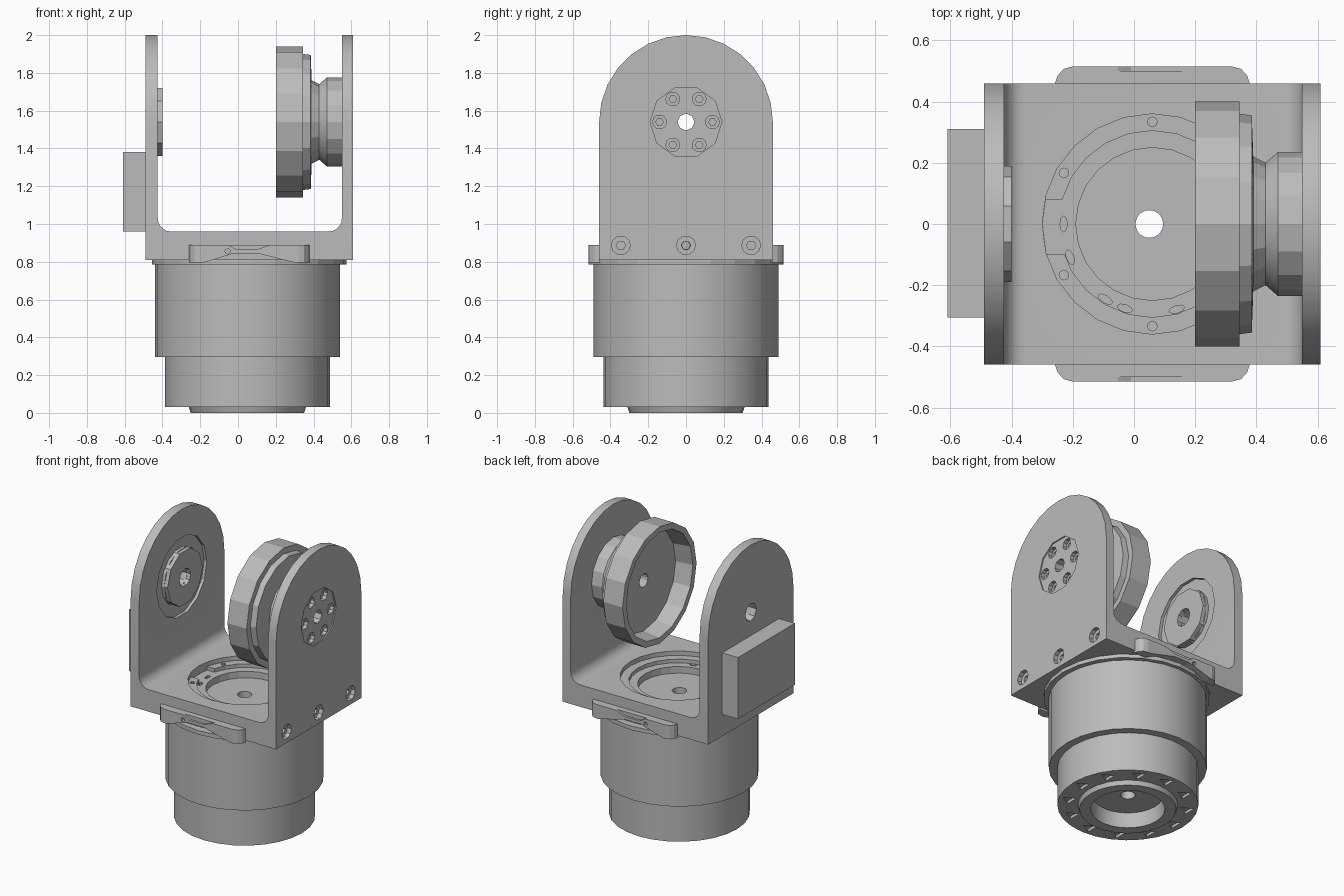
import bpy, bmesh, math
from mathutils import Vector

old = bpy.data.objects.get("Cube")
if old:
    bpy.data.objects.remove(old, do_unlink=True)

grey = bpy.data.materials.new("plain grey")
grey.use_nodes = True
grey.diffuse_color = (0.5, 0.5, 0.5, 1)
grey.node_tree.nodes["Principled BSDF"].inputs["Base Color"].default_value = (0.5, 0.5, 0.5, 1)

AXIS_Z = 1.54      # height of the pivot axis
MOTOR_X = 0.05     # centre of the motor body


def finish(name, bm):
    bmesh.ops.recalc_face_normals(bm, faces=bm.faces)
    mesh = bpy.data.meshes.new(name)
    bm.to_mesh(mesh)
    bm.free()
    mesh.materials.append(grey)
    ob = bpy.data.objects.new(name, mesh)
    bpy.context.collection.objects.link(ob)
    return ob


def place(axis, a, b, d):
    """Put a 2D profile point on the plane across the given axis."""
    return {"x": Vector((d, a, b)), "y": Vector((a, d, b)), "z": Vector((a, b, d))}[axis]


def extrude(name, points, axis, lo, hi):
    bm = bmesh.new()
    face = bm.faces.new([bm.verts.new(place(axis, a, b, lo)) for a, b in points])
    made = bmesh.ops.extrude_face_region(bm, geom=[face])["geom"]
    bmesh.ops.translate(bm, vec=place(axis, 0, 0, hi - lo),
                        verts=[v for v in made if isinstance(v, bmesh.types.BMVert)])
    return finish(name, bm)


def arc(cx, cy, r, start, end, steps):
    angles = [math.radians(start + (end - start) * i / steps) for i in range(steps + 1)]
    return [(cx + r * math.cos(t), cy + r * math.sin(t)) for t in angles]


def rod(name, axis, cx, cy, r, lo, hi, sides=12):
    return extrude(name, arc(cx, cy, r, 0, 360, sides)[:-1], axis, lo, hi)


def box(name, x0, x1, y0, y1, z0, z1):
    return extrude(name, [(x0, y0), (x1, y0), (x1, y1), (x0, y1)], "z", z0, z1)


def lathe(name, profile, axis, cx, cy, sides):
    """Revolve a closed (radius, distance) loop around an axis."""
    bm = bmesh.new()
    rings = []
    for i in range(sides):
        t = 2 * math.pi * i / sides
        rings.append([bm.verts.new(place(axis, cx + r * math.cos(t), cy + r * math.sin(t), d))
                      for r, d in profile])
    n = len(profile)
    for i in range(sides):
        p, q = rings[i], rings[(i + 1) % sides]
        for j in range(n):
            k = (j + 1) % n
            bm.faces.new((p[j], p[k], q[k], q[j]))
    return finish(name, bm)


def combine(ob, other, operation="DIFFERENCE"):
    other.hide_render = True
    mod = ob.modifiers.new("cut", "BOOLEAN")
    mod.operation, mod.solver, mod.object = operation, "EXACT", other
    bpy.context.view_layer.objects.active = ob
    bpy.ops.object.modifier_apply(modifier=mod.name)
    bpy.data.objects.remove(other, do_unlink=True)


def smooth(ob, degrees):
    bpy.ops.object.select_all(action="DESELECT")
    ob.select_set(True)
    bpy.context.view_layer.objects.active = ob
    bpy.ops.object.shade_smooth_by_angle(angle=math.radians(degrees))


# U-shaped bracket with filleted inner corners and round-topped walls
u_shape = [(-0.49, 0.81), (0.61, 0.81), (0.61, 2.01), (0.55, 2.01)]
u_shape += arc(0.48, 1.03, 0.07, 0, -90, 5) + arc(-0.355, 1.03, 0.07, 270, 180, 5)
u_shape += [(-0.425, 2.01), (-0.49, 2.01)]
bracket = extrude("bracket", u_shape, "y", -0.46, 0.46)
arch = [(-0.47, 0.8), (0.47, 0.8), (0.46, 1.54)] + arc(0, AXIS_Z, 0.46, 0, 180, 14)[1:-1] + [(-0.46, 1.54)]
combine(bracket, extrude("arch_cutter", arch, "x", -0.8, 0.8), "INTERSECT")
combine(bracket, rod("floor_cutter", "z", 0.06, 0, 0.36, 0.7, 1.0, 24))

# Bracket wall openings: pivot, groove and hub recess
combine(bracket, rod("pivot_cutter", "x", 0, AXIS_Z, 0.06, -0.6, -0.3, 8))
combine(bracket, lathe("groove_cutter", [(0.19, -0.445), (0.27, -0.445), (0.27, -0.4), (0.19, -0.4)],
                       "x", 0, AXIS_Z, 14))
combine(bracket, rod("recess_cutter", "x", 0, AXIS_Z, 0.19, 0.602, 0.7, 10))
combine(bracket, rod("axle_cutter", "x", 0, AXIS_Z, 0.045, 0.5, 0.7, 8))
for i in range(6):
    t = math.radians(60 * i)
    y, z = 0.14 * math.cos(t), AXIS_Z + 0.14 * math.sin(t)
    combine(bracket, rod("bolt_cutter", "x", y, z, 0.037, 0.575, 0.7, 10))
    combine(bracket, rod("bolt_core_cutter", "x", y, z, 0.02, 0.555, 0.7, 6))

# Countersunk screws along the lower edge
for y in (-0.345, 0, 0.345):
    combine(bracket, rod("screw_cutter", "x", y, 0.887, 0.05, 0.58, 0.7, 10))
    combine(bracket, rod("screw_core_cutter", "x", y, 0.887, 0.025, 0.54, 0.7, 6))
combine(bracket, rod("cable_cutter", "x", 0, 0.887, 0.022, -0.7, 0.7, 6))
smooth(bracket, 20)

# Raised bearing boss on the plain wall
boss = lathe("bearing_boss", [(0.06, -0.44), (0.19, -0.44), (0.19, -0.4), (0.06, -0.4)],
             "x", 0, AXIS_Z, 10)

# Connector box on the outside of the plain wall
box("connector_box", -0.61, -0.489, -0.305, 0.31, 0.96, 1.38)

# Side tabs, pinched towards the middle
for side, name in ((-1, "front_tab"), (1, "back_tab")):
    outline = [(-0.26, side * 0.455), (-0.25, side * 0.485), (-0.23, side * 0.507), (-0.2, side * 0.515),
               (0.32, side * 0.515), (0.35, side * 0.507), (0.37, side * 0.485), (0.38, side * 0.455)]
    tab = extrude(name, outline, "z", 0.795, 0.89)
    near, far = sorted((side * 0.462, side * 0.6))
    combine(tab, extrude("lower_cutter", [(-0.23, 0.78), (0.36, 0.78), (0.1, 0.845), (-0.02, 0.845)],
                         "y", near, far))
    combine(tab, extrude("upper_cutter", [(-0.07, 0.9), (0.2, 0.9), (0.1, 0.865), (-0.01, 0.865)],
                         "y", side * 0.5, side * 0.6))
    combine(tab, rod("tab_hole_cutter", "y", -0.055, 0.855, 0.014, near, far, 8))

# Motor body: stepped housing, hollow bottom and a through hole
housing = lathe("motor_housing", [
    (0.045, 0.86), (0.045, 0.1), (0.22, 0.1), (0.23, 0.0), (0.3, 0.0), (0.31, 0.03),
    (0.437, 0.03), (0.437, 0.295), (0.49, 0.295), (0.49, 0.79), (0.3, 0.79), (0.3, 0.86)],
    "z", MOTOR_X, 0, 28)
smooth(housing, 30)

# Notches around the underside rim
for i in range(12):
    t = math.radians(30 * i)
    combine(housing, rod("notch_cutter", "z", MOTOR_X + 0.37 * math.cos(t), 0.37 * math.sin(t),
                         0.05, 0.0, 0.05, 3))

# Mounting flange under the bracket
flange = lathe("mounting_flange", [(0.4, 0.785), (0.515, 0.785), (0.515, 0.812), (0.4, 0.812)],
               "z", 0.06, 0, 24)
for i in range(8):
    t = math.radians(45 * i + 22.5)
    combine(flange, rod("flange_hole_cutter", "z", 0.06 + 0.502 * math.cos(t), 0.502 * math.sin(t),
                        0.008, 0.7, 0.8, 6))

# Stepped rotor ring in the floor opening
ring = lathe("rotor_ring", [(0.25, 0.855), (0.355, 0.855), (0.362, 0.93), (0.305, 0.93),
                            (0.305, 0.905), (0.25, 0.905)], "z", 0.06, 0, 24)
combine(ring, box("gap_cutter", -0.31, -0.22, -0.1, 0.08, 0.905, 1.0))
for angle in (180, 202, 238, 252, 286):
    t = math.radians(angle)
    slot = rod("slot_cutter", "z", 0, 0, 0.012, 0.885, 0.95, 8)
    slot.scale = (1, 2.2, 1)
    slot.rotation_euler.z = t
    slot.location = (0.06 + 0.29 * math.cos(t), 0.29 * math.sin(t), 0)
    bpy.context.view_layer.update()
    combine(ring, slot)
for angle in (90, 150, 210, 270):
    t = math.radians(angle)
    combine(ring, rod("pin_cutter", "z", 0.06 + 0.334 * math.cos(t), 0.334 * math.sin(t),
                      0.016, 0.915, 1.0, 8))

# Output drum: open dish, back plate and waisted hub
drum = lathe("output_drum", [
    (0.045, 0.32), (0.345, 0.32), (0.36, 0.2), (0.4, 0.2), (0.4, 0.345), (0.36, 0.345),
    (0.355, 0.385), (0.22, 0.39), (0.2, 0.43), (0.235, 0.47), (0.235, 0.552), (0.045, 0.552)],
    "x", 0, AXIS_Z, 16)
smooth(drum, 20)
